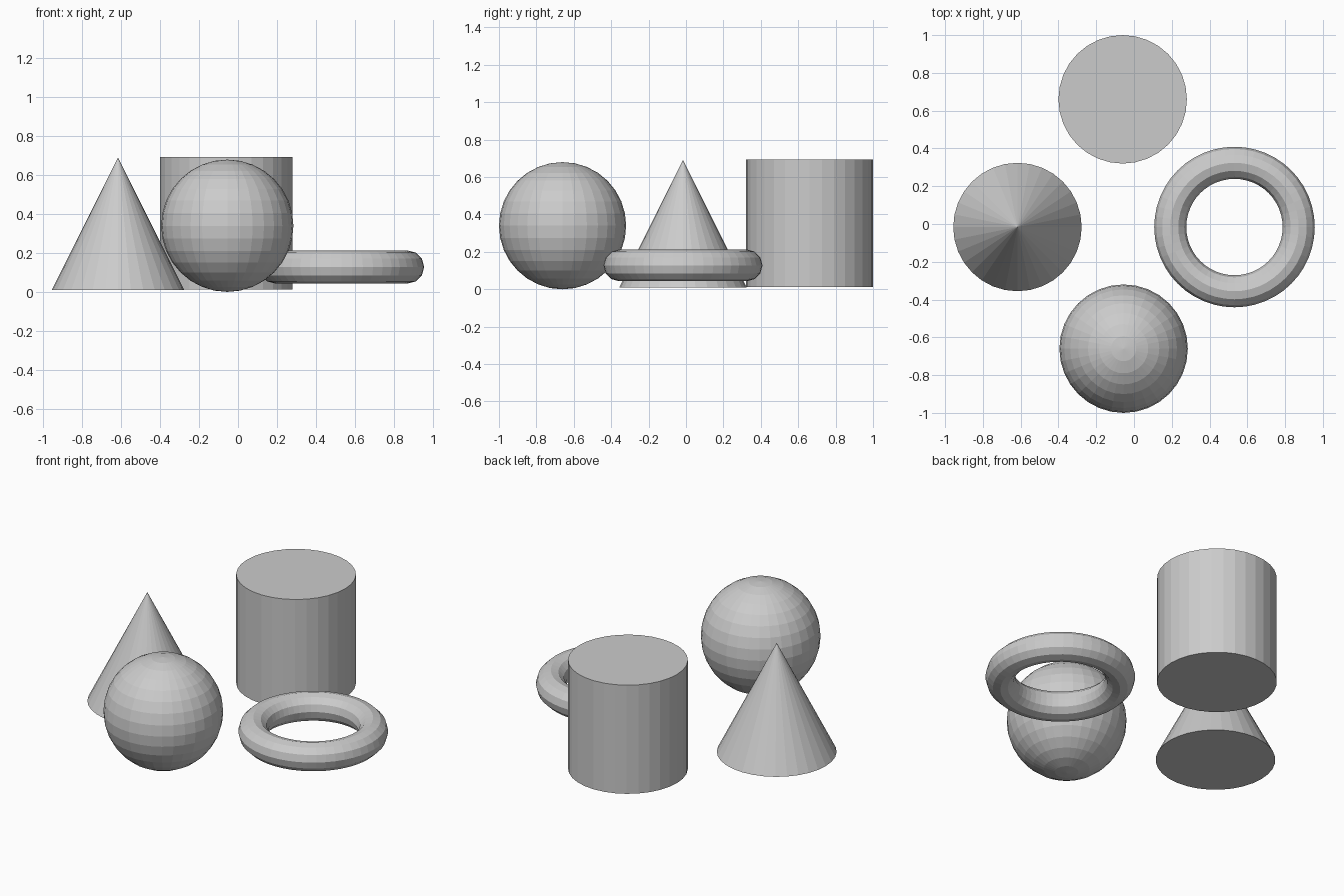
import bpy, bmesh
from math import cos, sin, tau
from mathutils import Matrix

if "Cube" in bpy.data.objects:
    bpy.data.objects.remove(bpy.data.objects["Cube"])

R = 0.34  # shared radius of all four solids


def finish(name, bm, location):
    bmesh.ops.recalc_face_normals(bm, faces=bm.faces)
    mesh = bpy.data.meshes.new(name)
    bm.to_mesh(mesh)
    bm.free()
    obj = bpy.data.objects.new(name, mesh)
    obj.location = location
    bpy.context.collection.objects.link(obj)


def tapered(name, top_radius, location, sides=32):
    bm = bmesh.new()
    bmesh.ops.create_cone(bm, cap_ends=True, segments=sides, radius1=R,
                          radius2=top_radius, depth=2 * R)
    bmesh.ops.remove_doubles(bm, verts=bm.verts, dist=1e-5)
    finish(name, bm, location)


# Cone on the left, cylinder at the back
tapered("cone", 0, (-0.617, -0.016, 0.35))
tapered("cylinder", R, (-0.06, 0.66, 0.353))

# Sphere at the front
bm = bmesh.new()
bmesh.ops.create_uvsphere(bm, u_segments=32, v_segments=16, radius=R)
finish("sphere", bm, (-0.055, -0.66, R))

# Flat-lying ring on the right: a circular section spun round the z axis
bm = bmesh.new()
tube, sides, around = R / 4, 12, 48
section = [bm.verts.new((R + tube * cos(tau * i / sides), 0, tube * sin(tau * i / sides)))
           for i in range(sides)]
edges = [bm.edges.new((section[i], section[(i + 1) % sides])) for i in range(sides)]
bmesh.ops.spin(bm, geom=section + edges, cent=(0, 0, 0), axis=(0, 0, 1),
               angle=tau, steps=around, use_merge=True)
bmesh.ops.remove_doubles(bm, verts=bm.verts, dist=1e-5)
finish("torus", bm, (0.532, -0.016, 0.128))
